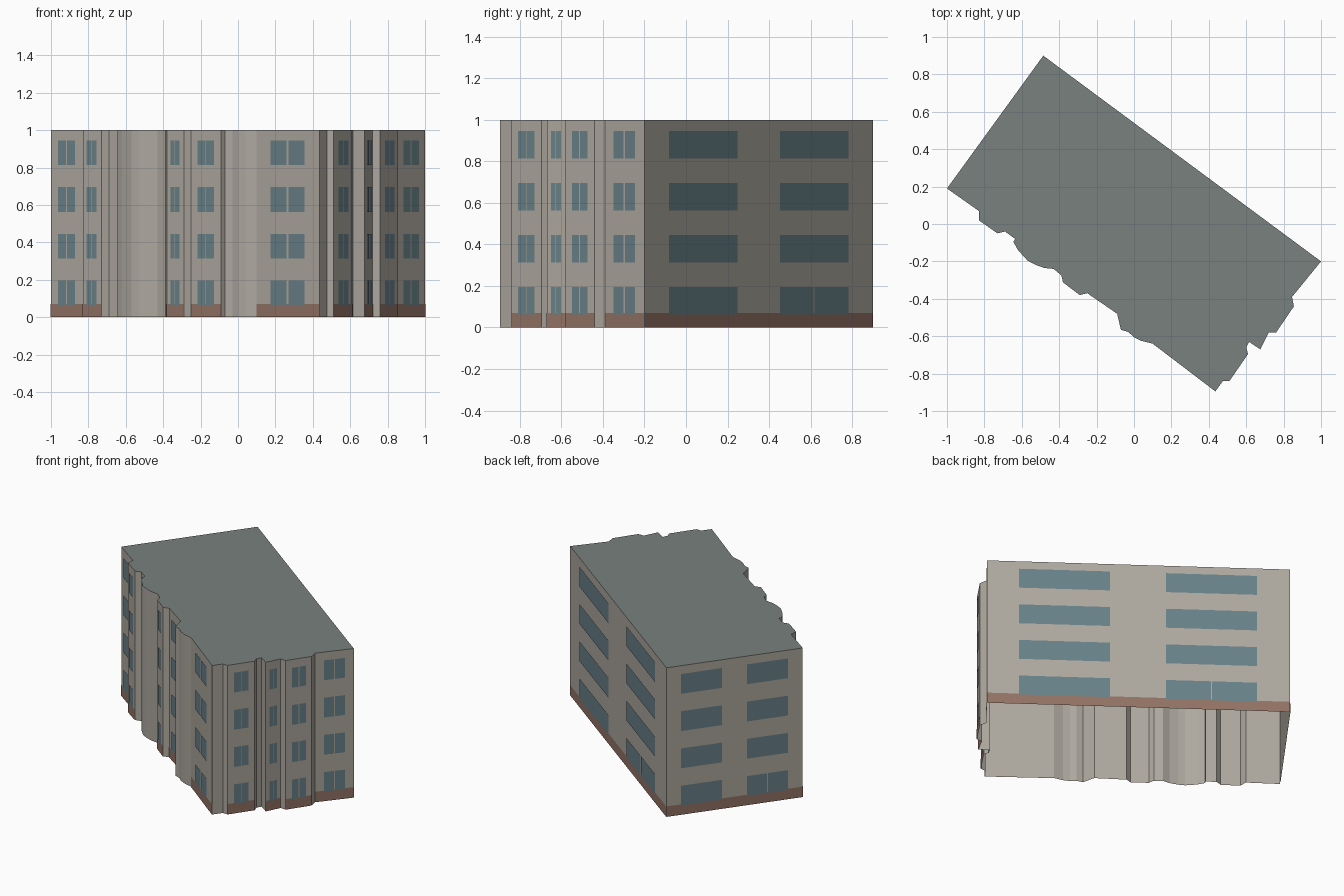
import bpy, bmesh
from mathutils import Vector

if "Cube" in bpy.data.objects:
    bpy.data.objects.remove(bpy.data.objects["Cube"])


def material(name, rgb):
    m = bpy.data.materials.new(name)
    m.diffuse_color = (*rgb, 1)
    m.use_nodes = True
    m.node_tree.nodes["Principled BSDF"].inputs["Base Color"].default_value = m.diffuse_color
    return m


WALL = material("wall_plaster", (0.42, 0.39, 0.345))
BRICK = material("brick_red", (0.29, 0.17, 0.13))
GLASS = material("window_glass", (0.14, 0.22, 0.25))
ROOF = material("roof_grey", (0.19, 0.22, 0.21))

# Footprint, anticlockwise from the left corner along the front
OUTLINE = [
    (-1, .19), (-.83, .07), (-.83, .02), (-.73, -.05), (-.69, -.04),
    (-.635, -.08), (-.645, -.095), (-.62, -.14), (-.57, -.195), (-.53, -.217),
    (-.48, -.235), (-.43, -.24), (-.388, -.275), (-.38, -.312), (-.29, -.38),
    (-.25, -.37), (-.09, -.48), (-.07, -.565), (-.03, -.578), (0, -.605),
    (.04, -.625), (.1, -.64), (.435, -.895), (.475, -.84), (.51, -.84),
    (.61, -.695), (.6, -.66), (.615, -.63), (.675, -.67), (.72, -.58),
    (.76, -.58), (.855, -.44), (.845, -.39), (1, -.2), (-.485, .9)]
FLOORS = [.063, .313, .563, .813]
WINDOW_HEIGHT = .133


def build(name, polygons, mat):
    bm = bmesh.new()
    for poly in polygons:
        bm.faces.new([bm.verts.new(p) for p in poly])
    bmesh.ops.remove_doubles(bm, verts=bm.verts, dist=1e-5)
    me = bpy.data.meshes.new(name)
    bm.to_mesh(me)
    bm.free()
    me.materials.append(mat)
    ob = bpy.data.objects.new(name, me)
    bpy.context.collection.objects.link(ob)
    return ob


def edge(i):
    return Vector(OUTLINE[i]), Vector(OUTLINE[(i + 1) % len(OUTLINE)])


def panel(i, f0, f1, z0, z1, offset):
    # Upright rectangle just outside wall i, between two fractions of its length
    a, b = edge(i)
    d = (b - a).normalized()
    n = Vector((d.y, -d.x)) * offset
    p, q = a.lerp(b, f0) + n, a.lerp(b, f1) + n
    return [(p.x, p.y, z0), (q.x, q.y, z0), (q.x, q.y, z1), (p.x, p.y, z1)]


# Shell: open underneath
build("outer_walls", [panel(i, 0, 1, 0, 1, 0) for i in range(len(OUTLINE))], WALL)
build("flat_roof", [[(x, y, 1) for x, y in OUTLINE]], ROOF)

# Wall segments carrying a brick plinth and windows
FRONT = [0, 2, 13, 15, 21, 24, 28, 30, 32]
PLAIN = [33, 34]

build("brick_plinth", [panel(i, 0, 1, 0, .07, .002) for i in FRONT + PLAIN], BRICK)

# Paired casement windows on the front and right sides
panes = []
for i in FRONT:
    for z in FLOORS:
        for f0, f1 in ((.23, .485), (.515, .77)):
            panes.append(panel(i, f0, f1, z, z + WINDOW_HEIGHT, .004))
build("casement_windows", panes, GLASS)

# Wide windows on the back and left sides, one split pair at ground level
wide = []
for i in PLAIN:
    for k, z in enumerate(FLOORS):
        for f0, f1 in ((.105, .405), (.59, .89)):
            mid = (f0 + f1) / 2
            split = k == 0 and f0 > .5
            parts = [(f0, mid - .002), (mid + .002, f1)] if split else [(f0, f1)]
            wide += [panel(i, s, e, z, z + WINDOW_HEIGHT, .004) for s, e in parts]
build("wide_windows", wide, GLASS)
